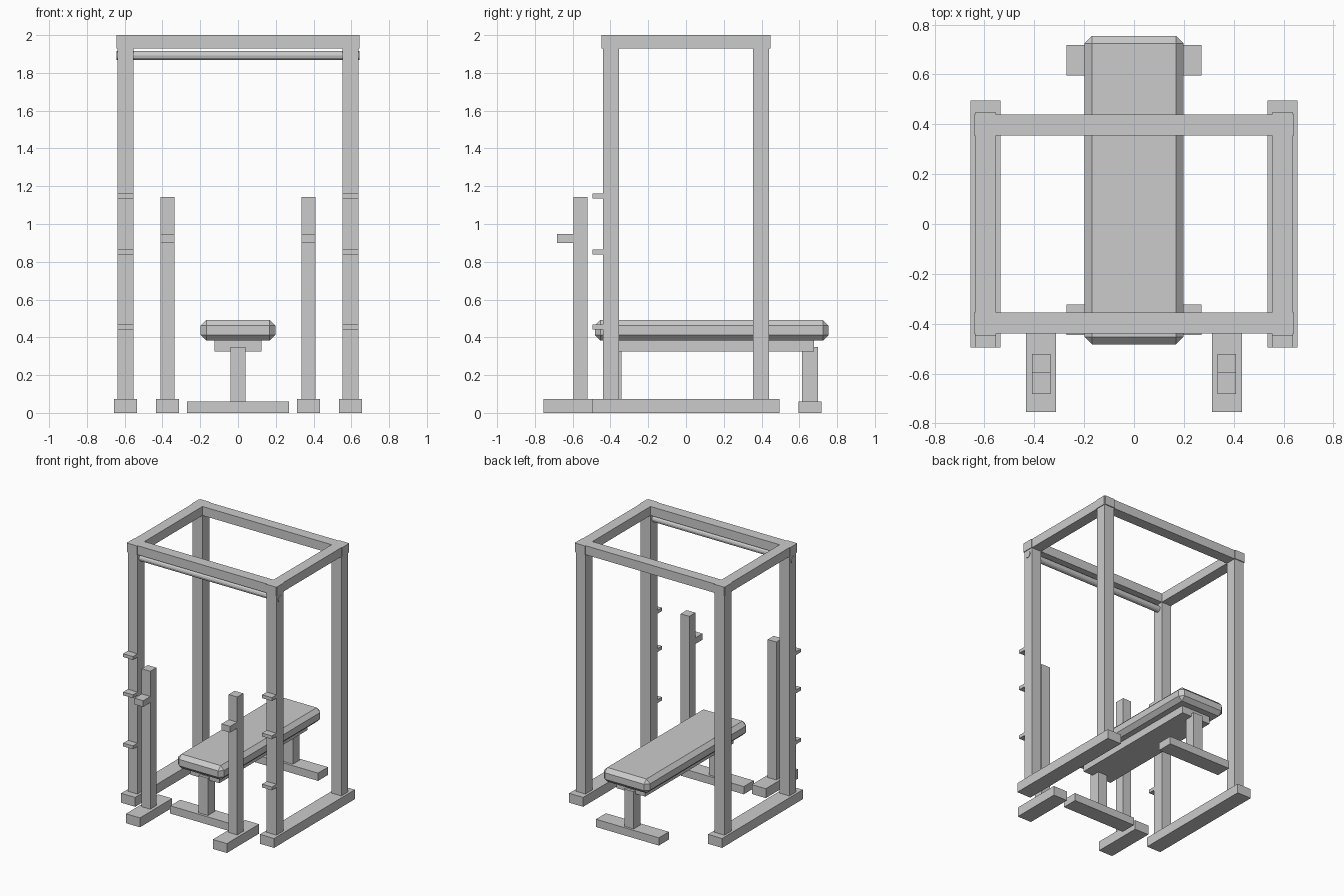
import bpy, bmesh, math

if "Cube" in bpy.data.objects:
    bpy.data.objects.remove(bpy.data.objects["Cube"])

# one painted-metal grey for the whole model
grey = bpy.data.materials.new("plain grey")
grey.diffuse_color = (0.6, 0.6, 0.6, 1)
grey.use_nodes = True
grey.node_tree.nodes["Principled BSDF"].inputs["Base Color"].default_value = grey.diffuse_color


def finish(name, bm):
    mesh = bpy.data.meshes.new(name)
    bm.to_mesh(mesh)
    bm.free()
    mesh.materials.append(grey)
    ob = bpy.data.objects.new(name, mesh)
    bpy.context.collection.objects.link(ob)
    return ob


def box(name, x, y, z, bevel=0):
    """Box given by its (min, max) range on each axis."""
    bm = bmesh.new()
    bmesh.ops.create_cube(bm, size=1)
    for v in bm.verts:
        v.co = [(r[0] + r[1]) / 2 + c * (r[1] - r[0]) for c, r in zip(v.co, (x, y, z))]
    if bevel:
        bmesh.ops.bevel(bm, geom=bm.edges[:], offset=bevel, segments=1, affect='EDGES')
    return finish(name, bm)


def around(c, half):
    return (c - half, c + half)


RACK_X, RACK_Y = 0.596, 0.398

for side, s in (("left", -1), ("right", 1)):
    rx = around(s * RACK_X, 0.042)
    # rack side frame: floor foot, uprights, top rail
    box(f"{side}_rack_foot", around(s * RACK_X, 0.06), (-0.495, 0.495), (0, 0.073))
    for end, e in (("front", -1), ("back", 1)):
        box(f"{side}_{end}_upright", rx, around(e * RACK_Y, 0.042), (0.07, 1.95))
    box(f"{side}_top_rail", rx, (-0.447, 0.447), (1.93, 2.0))
    # pegs on the front uprights
    for i, z in enumerate((0.455, 0.851, 1.148)):
        box(f"{side}_peg_{i + 1}", rx, (-0.496, -0.43), around(z, 0.013))

    # free-standing bar stand with hook
    sx = s * 0.373
    box(f"{side}_stand_foot", around(sx, 0.06), (-0.755, -0.36), (0, 0.073))
    box(f"{side}_stand_post", around(sx, 0.037), (-0.595, -0.521), (0.07, 1.143))
    box(f"{side}_stand_hook", around(sx, 0.037), (-0.682, -0.59), (0.9, 0.948))

# top cross beams
for end, e in (("front", -1), ("back", 1)):
    box(f"{end}_top_beam", (-0.643, 0.643), around(e * RACK_Y, 0.042), (1.93, 2.0))

# pull-up bar under the front beam
bm = bmesh.new()
bmesh.ops.create_cone(bm, cap_ends=True, segments=12, radius1=0.025, radius2=0.025, depth=1.286)
bar = finish("pull_up_bar", bm)
bar.location = (0, -RACK_Y, 1.892)
bar.rotation_euler = (0, math.pi / 2, 0)

# bench: padded top, support beam, two T-shaped legs
box("bench_pad", (-0.198, 0.198), (-0.483, 0.755), (0.382, 0.492), bevel=0.03)
box("bench_support", (-0.124, 0.124), (-0.405, 0.677), (0.325, 0.384))
for end, y in (("front", -0.384), ("back", 0.657)):
    box(f"bench_{end}_leg", around(0, 0.04), around(y, 0.042), (0.055, 0.349))
    box(f"bench_{end}_foot", (-0.27, 0.27), around(y, 0.061), (0, 0.06))
